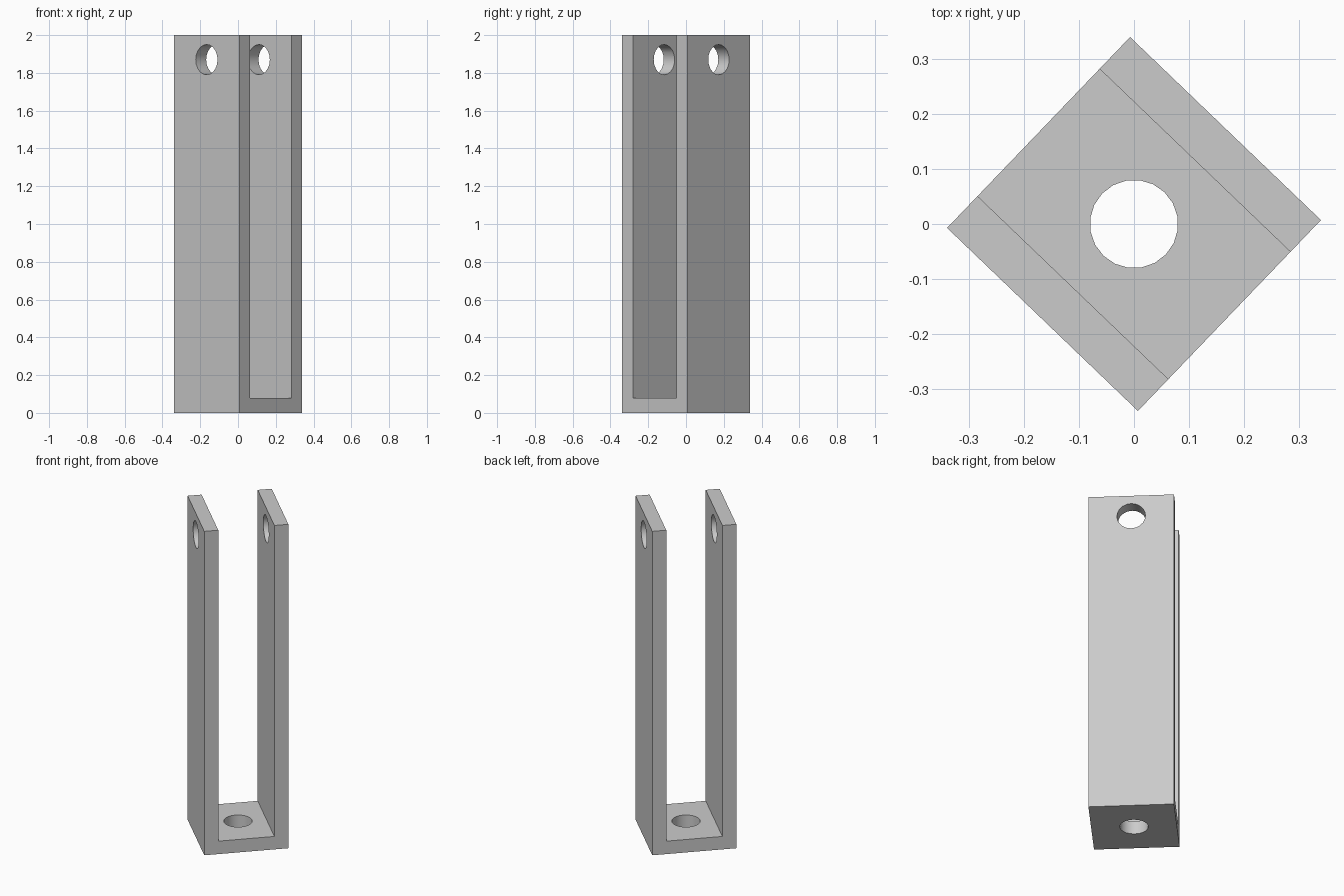
import bpy
import bmesh
from math import radians
from mathutils import Matrix

cube = bpy.data.objects.get("Cube")
if cube:
    bpy.data.objects.remove(cube, do_unlink=True)

HALF = 0.24        # half width of the square footprint
WALL = 0.08        # plate thickness
HEIGHT = 2.0
HOLE_Z = 1.87
HOLE_R = 0.08
TURN = Matrix.Rotation(radians(46.2), 4, "Z")

grey = bpy.data.materials.new("plain grey")
grey.use_nodes = True
colour = (0.6, 0.6, 0.6, 1)
grey.diffuse_color = colour
grey.node_tree.nodes["Principled BSDF"].inputs["Base Color"].default_value = colour


def make_object(name, bm):
    bmesh.ops.recalc_face_normals(bm, faces=bm.faces)
    mesh = bpy.data.meshes.new(name)
    bm.to_mesh(mesh)
    bm.free()
    mesh.materials.append(grey)
    obj = bpy.data.objects.new(name, mesh)
    bpy.context.collection.objects.link(obj)
    return obj


def hole_cutter(name, length, matrix):
    bm = bmesh.new()
    bmesh.ops.create_cone(bm, cap_ends=True, segments=20, radius1=HOLE_R,
                          radius2=HOLE_R, depth=length, matrix=matrix)
    # start the ring of sides on the local x axis
    return make_object(name, bm)


# U-shaped bracket: profile extruded across its width
inner = HALF - WALL
profile = [(-HALF, 0), (HALF, 0), (HALF, HEIGHT), (inner, HEIGHT),
           (inner, WALL), (-inner, WALL), (-inner, HEIGHT), (-HALF, HEIGHT)]
bm = bmesh.new()
face = bm.faces.new([bm.verts.new((x, -HALF, z)) for x, z in profile])
extruded = bmesh.ops.extrude_face_region(bm, geom=[face])["geom"]
bmesh.ops.translate(bm, vec=(0, 2 * HALF, 0),
                    verts=[v for v in extruded if isinstance(v, bmesh.types.BMVert)])
bracket = make_object("u_bracket", bm)

# Pin hole through both arms, bolt hole through the base
cutters = [
    hole_cutter("pin_hole_cutter", 1, Matrix.Translation((0, 0, HOLE_Z))
                @ Matrix.Rotation(radians(90), 4, "Y")),
    hole_cutter("bolt_hole_cutter", 0.5, Matrix.Identity(4)),
]
bpy.context.view_layer.objects.active = bracket
for cutter in cutters:
    cutter.hide_render = True
    cut = bracket.modifiers.new(cutter.name, "BOOLEAN")
    cut.operation = "DIFFERENCE"
    cut.solver = "EXACT"
    cut.object = cutter
    bpy.ops.object.modifier_apply(modifier=cut.name)
    bpy.data.objects.remove(cutter, do_unlink=True)

# Turn the bracket cornerwise and smooth the hole walls
bracket.data.transform(TURN)
bpy.ops.object.select_all(action="DESELECT")
bracket.select_set(True)
bpy.ops.object.shade_smooth_by_angle(angle=radians(30))
